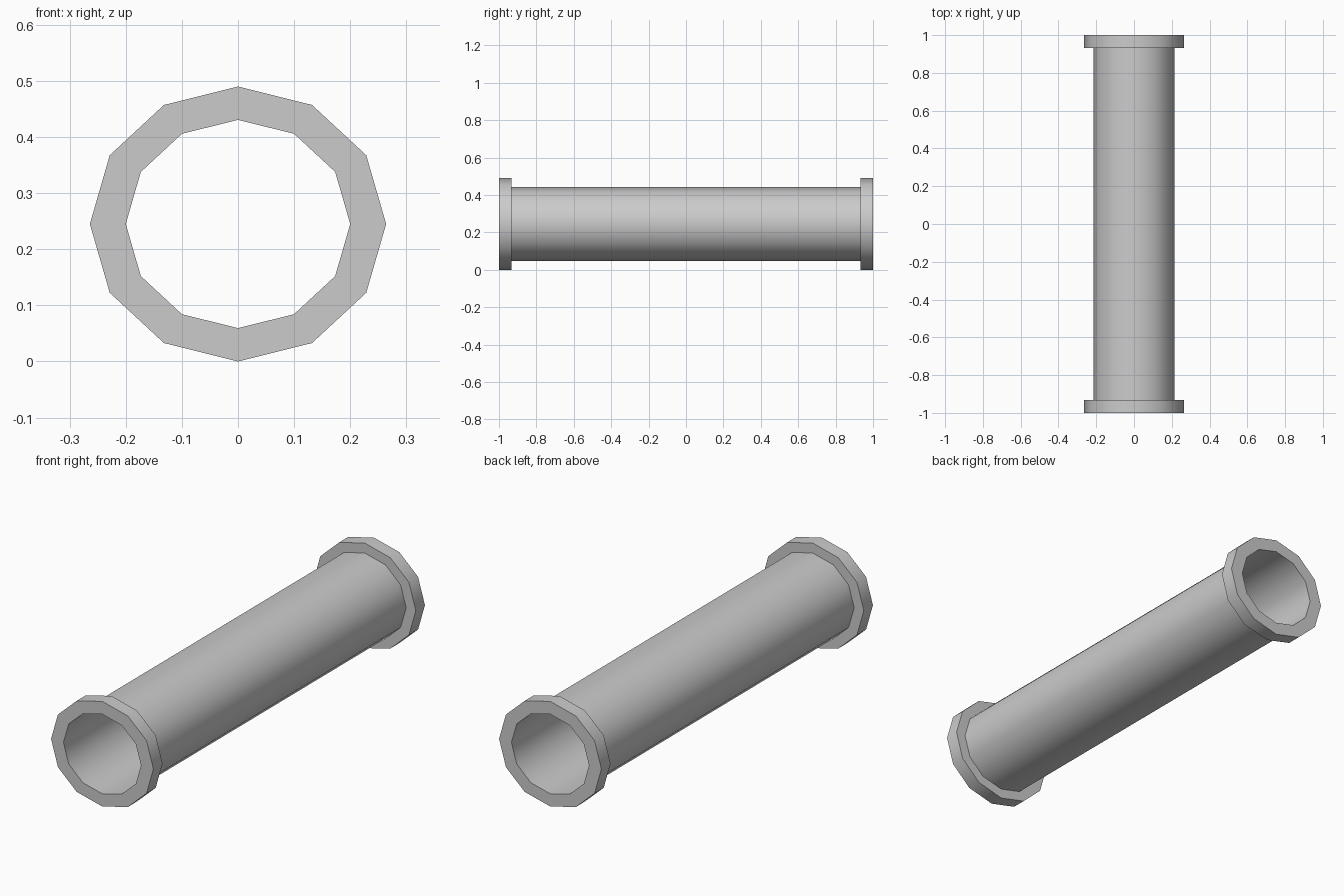
import bpy, bmesh, math

if "Cube" in bpy.data.objects:
    bpy.data.objects.remove(bpy.data.objects["Cube"])

SIDES = 12
CENTRE_Z = 0.245
SQUASH = 0.928      # height of the cross-section relative to its width
BORE, WALL, FLANGE = 0.20, 0.214, 0.264
END, LIP = 1.0, 0.933

# Closed wall section (radius, y): bore, end flanges and barrel
profile = [(BORE, -END), (FLANGE, -END), (FLANGE, -LIP), (WALL, -LIP),
           (WALL, LIP), (FLANGE, LIP), (FLANGE, END), (BORE, END)]


def lathe(name, section):
    """Sweep a closed section around the y axis."""
    bm = bmesh.new()
    rings = []
    for i in range(SIDES):
        a = 2 * math.pi * i / SIDES
        rings.append([bm.verts.new((r * math.cos(a), y,
                                    CENTRE_Z + SQUASH * r * math.sin(a)))
                      for r, y in section])
    n = len(section)
    for i in range(SIDES):
        p, q = rings[i], rings[(i + 1) % SIDES]
        for j in range(n):
            k = (j + 1) % n
            bm.faces.new((p[j], p[k], q[k], q[j]))
    bmesh.ops.recalc_face_normals(bm, faces=bm.faces)
    mesh = bpy.data.meshes.new(name)
    bm.to_mesh(mesh)
    bm.free()
    obj = bpy.data.objects.new(name, mesh)
    bpy.context.collection.objects.link(obj)
    return obj


# Flanged pipe, smooth around its barrel with crisp flange edges
pipe = lathe("flanged_pipe", profile)
bpy.context.view_layer.objects.active = pipe
pipe.select_set(True)
bpy.ops.object.shade_smooth_by_angle(angle=math.radians(40))
